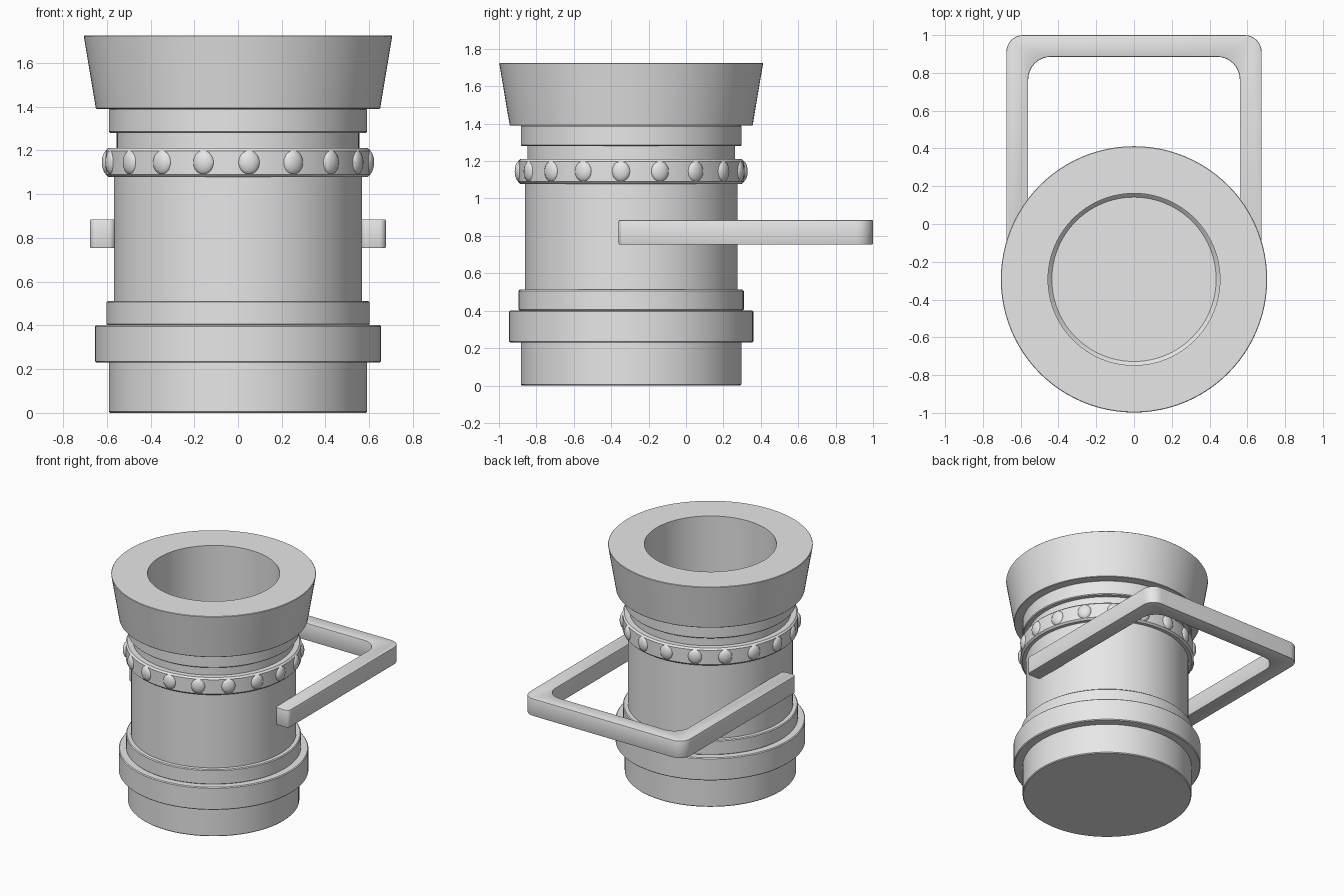
import bpy, bmesh
from math import sin, cos, pi, radians
from mathutils import Vector, Matrix

default = bpy.data.objects.get("Cube")
if default:
    bpy.data.objects.remove(default)

CENTRE_Y = -0.293
SEGMENTS = 96

grey = bpy.data.materials.new("light_grey")
grey.use_nodes = True
grey.diffuse_color = (0.8, 0.8, 0.8, 1)
grey.node_tree.nodes["Principled BSDF"].inputs["Base Color"].default_value = (0.8, 0.8, 0.8, 1)


def finish(name, bm, y=0.0):
    """Turn a bmesh into a named, smooth shaded object."""
    bmesh.ops.remove_doubles(bm, verts=bm.verts, dist=1e-5)
    bmesh.ops.recalc_face_normals(bm, faces=bm.faces)
    mesh = bpy.data.meshes.new(name)
    bm.to_mesh(mesh)
    bm.free()
    mesh.materials.append(grey)
    obj = bpy.data.objects.new(name, mesh)
    obj.location.y = y
    bpy.context.collection.objects.link(obj)
    bpy.ops.object.select_all(action='DESELECT')
    obj.select_set(True)
    bpy.context.view_layer.objects.active = obj
    bpy.ops.object.shade_smooth_by_angle(angle=radians(30))
    return obj


def lathe(name, profile, closed=False):
    """Revolve (radius, z) points about the vessel's axis."""
    bm = bmesh.new()
    verts = [bm.verts.new((r, 0, z)) for r, z in profile]
    pairs = list(zip(verts, verts[1:]))
    if closed:
        pairs.append((verts[-1], verts[0]))
    edges = [bm.edges.new(p) for p in pairs]
    bmesh.ops.spin(bm, geom=verts + edges, cent=(0, 0, 0), axis=(0, 0, 1),
                   angle=2 * pi, steps=SEGMENTS, use_merge=True)
    return finish(name, bm, CENTRE_Y)


def ring(name, radius, bottom, top, top_radius=None, inner=0.5, soft=0.006):
    """Ring with slightly softened outer rims."""
    upper = top_radius or radius
    return lathe(name, [(inner, bottom), (radius - soft, bottom), (radius, bottom + soft),
                        (upper, top - soft), (upper - soft, top), (inner, top)], True)


def round_corners(corners, steps=8):
    """Outline of (x, y, radius) right-angled corners, each replaced by an arc."""
    points = []
    for i, (x, y, r) in enumerate(corners):
        here = Vector((x, y))
        back = (Vector(corners[i - 1][:2]) - here).normalized()
        ahead = (Vector(corners[(i + 1) % len(corners)][:2]) - here).normalized()
        centre = here + (back + ahead) * r
        for k in range(steps + 1):
            a = k / steps * pi / 2
            points.append(centre - ahead * r * cos(a) - back * r * sin(a))
    return points


# Hollow vessel: foot, straight wall, neck, then the bore and its floor
lathe("vessel", [(0, 0), (0.584, 0), (0.59, 0.006), (0.59, 0.24), (0.568, 0.24),
                 (0.568, 1.15), (0.555, 1.15), (0.555, 1.4), (0.455, 1.4),
                 (0.455, 0.25), (0.435, 0.23), (0, 0.23)])

# Stepped rings and flared mouth
ring("lower_band", 0.653, 0.23, 0.402)
ring("lower_step", 0.602, 0.40, 0.512)
ring("stud_band", 0.605, 1.078, 1.21, soft=0.012)
ring("upper_collar", 0.59, 1.28, 1.392)
ring("flared_mouth", 0.65, 1.39, 1.725, top_radius=0.705, inner=0.455, soft=0.003)

# Domed studs spaced evenly around the band
STUDS = 18
bm = bmesh.new()
for i in range(STUDS):
    turn = Matrix.Rotation(radians(4.8 - 90) + i * 2 * pi / STUDS, 4, 'Z')
    place = turn @ Matrix.Translation((0.598, 0, 1.145)) @ Matrix.Diagonal((0.027, 0.05, 0.056, 1))
    bmesh.ops.create_uvsphere(bm, u_segments=16, v_segments=10, radius=1, matrix=place)
finish("studs", bm, CENTRE_Y)

# U-shaped handle that grips both sides and reaches out behind
OUT, IN, END, BACK = 0.676, 0.56, -0.36, 1.0
outline = round_corners([
    (-OUT, END, 0.03), (-IN, END, 0.03), (-IN, 0.885, 0.12), (IN, 0.885, 0.12),
    (IN, END, 0.03), (OUT, END, 0.03), (OUT, BACK, 0.09), (-OUT, BACK, 0.09)])
bm = bmesh.new()
face = bm.faces.new([bm.verts.new((p.x, p.y, 0.753)) for p in outline])
lifted = bmesh.ops.extrude_face_region(bm, geom=[face])["geom"]
bmesh.ops.translate(bm, vec=(0, 0, 0.132),
                    verts=[v for v in lifted if isinstance(v, bmesh.types.BMVert)])
bm.normal_update()
rims = [e for e in bm.edges if abs(e.verts[0].co.z - e.verts[1].co.z) < 1e-4]
bmesh.ops.bevel(bm, geom=rims, offset=0.006, segments=2, profile=0.5, affect='EDGES')
finish("handle", bm)
